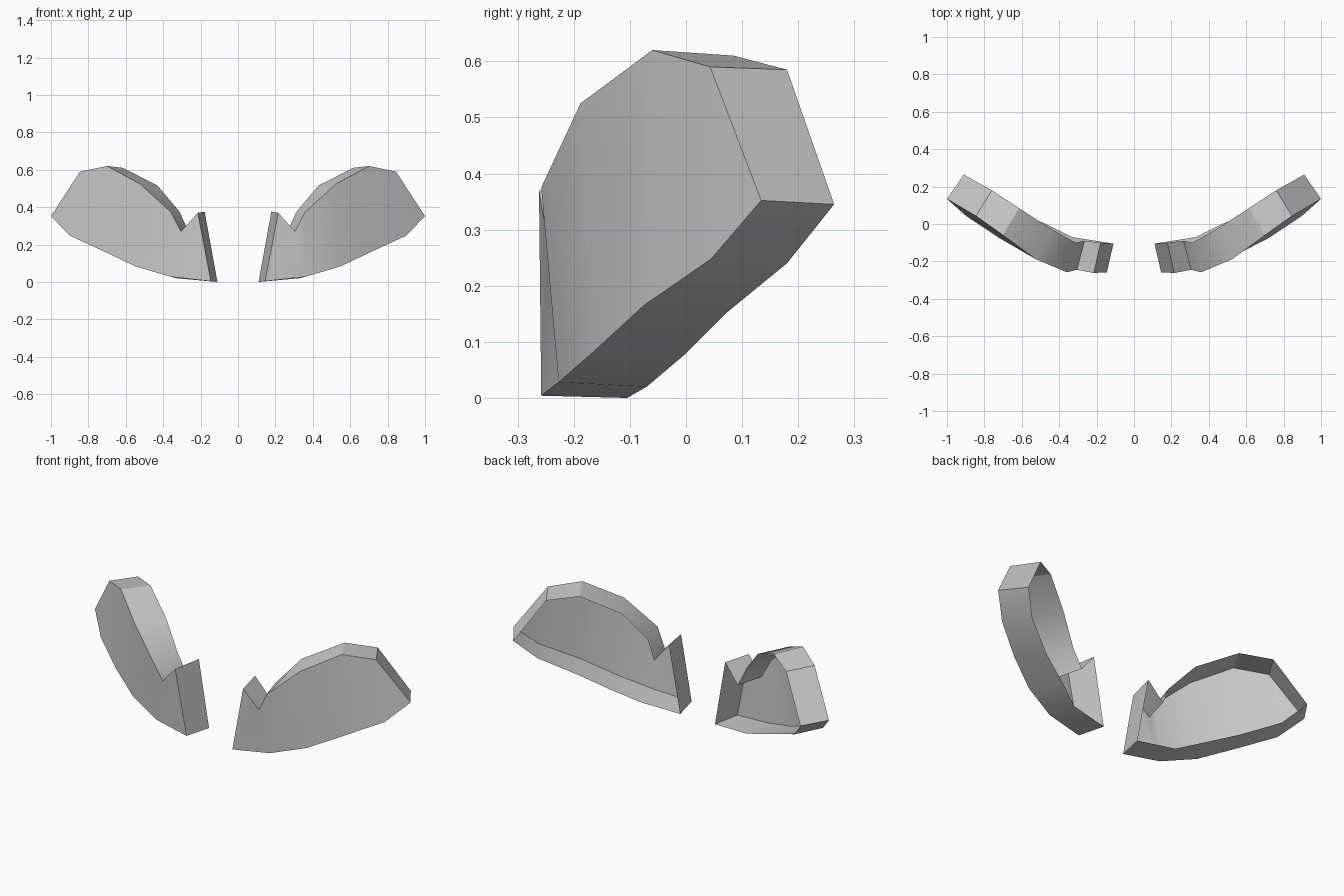
import bpy
import bmesh
import math
from mathutils import Vector

default_cube = bpy.data.objects.get("Cube")
if default_cube:
    bpy.data.objects.remove(default_cube, do_unlink=True)

# Single plain grey material
grey = bpy.data.materials.new("plain_grey")
grey.use_nodes = True
colour = (0.6, 0.6, 0.6, 1)
grey.diffuse_color = colour
grey.node_tree.nodes["Principled BSDF"].inputs["Base Color"].default_value = colour

# Rim corners as (front point, back point), counterclockwise from the inner bottom
RIM = [
    ((.145, -.258, .004), (.11, -.105, 0)),
    ((.36, -.227, .028), (.33, -.07, .02)),
    ((.55, -.163, .084), (.46, -.005, .075)),
    ((.72, -.075, .165), (.63, .07, .15)),
    ((.9, .045, .248), (.815, .18, .24)),
    ((1, .134, .352), (.91, .264, .345)),
    ((.845, .043, .59), (.76, .18, .585)),
    ((.7, -.06, .62), (.615, .085, .61)),
    ((.525, -.188, .525), (.43, -.035, .515)),
    ((.36, -.258, .375), (.312, -.1, .375)),
    ((.305, -.245, .27), (.265, -.09, .27)),
    ((.215, -.262, .37), (.178, -.1, .375)),
]

# Vertical panels of the curved front, given by rim corner number
PANELS = [(0, 1, 10, 11), (1, 9, 10), (1, 2, 8, 9),
          (2, 3, 7, 8), (3, 4, 6, 7), (4, 5, 6)]


def build_shell(name, side):
    """Curved front plate with a side wall all round, open at the back."""
    bm = bmesh.new()

    def add_vert(point):
        return bm.verts.new(Vector((point[0] * side, point[1], point[2])))

    def add_face(corners):
        bm.faces.new(corners if side > 0 else list(reversed(corners)))

    front = [add_vert(pair[0]) for pair in RIM]
    back = [add_vert(pair[1]) for pair in RIM]

    # Front plate
    for panel in PANELS:
        add_face([front[index] for index in panel])

    # Side wall
    for index in range(len(RIM)):
        following = (index + 1) % len(RIM)
        add_face([front[following], front[index], back[index], back[following]])

    mesh = bpy.data.meshes.new(name)
    bm.to_mesh(mesh)
    bm.free()
    mesh.materials.append(grey)
    shell = bpy.data.objects.new(name, mesh)
    bpy.context.collection.objects.link(shell)

    # Smooth curve with crisp rim edges
    bpy.ops.object.select_all(action="DESELECT")
    shell.select_set(True)
    bpy.context.view_layer.objects.active = shell
    bpy.ops.object.shade_smooth_by_angle(angle=math.radians(30))


build_shell("left_shell", 1)
build_shell("right_shell", -1)
